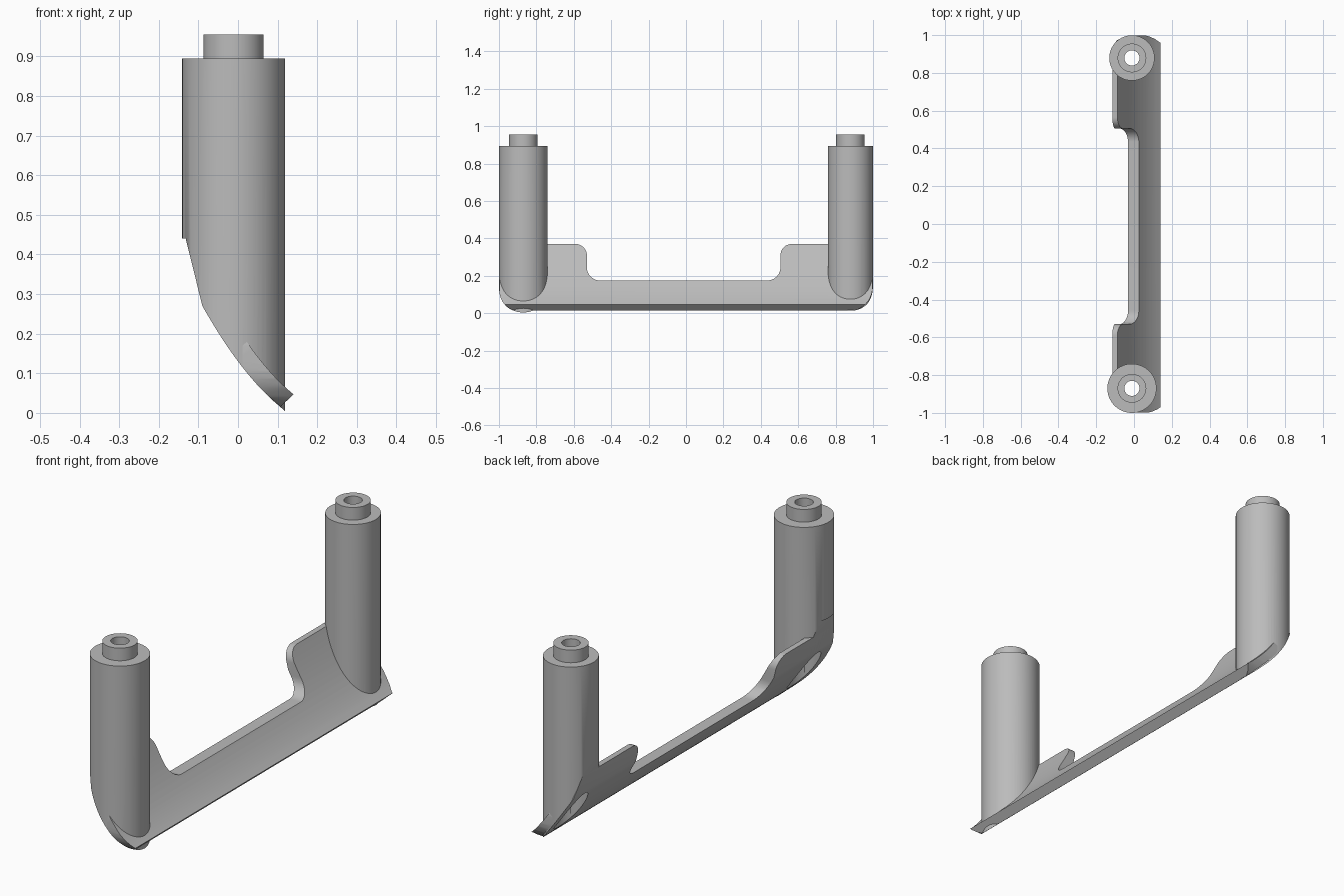
import bpy, bmesh, math
from mathutils import Vector

if "Cube" in bpy.data.objects:
    bpy.data.objects.remove(bpy.data.objects["Cube"])

grey = bpy.data.materials.new("satin grey")
grey.use_nodes = True
colour = (0.5, 0.5, 0.5, 1)
grey.diffuse_color = colour
grey.node_tree.nodes["Principled BSDF"].inputs["Base Color"].default_value = colour


def finish(name, bm):
    bmesh.ops.recalc_face_normals(bm, faces=bm.faces)
    mesh = bpy.data.meshes.new(name)
    bm.to_mesh(mesh)
    bm.free()
    mesh.materials.append(grey)
    obj = bpy.data.objects.new(name, mesh)
    bpy.context.collection.objects.link(obj)
    return obj


def prism(name, points, push):
    """Extrude a closed outline along the vector push."""
    bm = bmesh.new()
    face = bm.faces.new([bm.verts.new(p) for p in points])
    new = bmesh.ops.extrude_face_region(bm, geom=[face], use_keep_orig=True)["geom"]
    bmesh.ops.translate(bm, vec=push, verts=[v for v in new if isinstance(v, bmesh.types.BMVert)])
    return finish(name, bm)


def lathe(name, profile, x, y, steps=64):
    """Turn a closed (radius, height) profile about a vertical axis."""
    bm = bmesh.new()
    rings = []
    for i in range(steps):
        a = math.tau * i / steps
        rings.append([bm.verts.new((x + r * math.cos(a), y + r * math.sin(a), z)) for r, z in profile])
    n = len(profile)
    for i in range(steps):
        a, b = rings[i], rings[(i + 1) % steps]
        for j in range(n):
            k = (j + 1) % n
            bm.faces.new((a[j], b[j], b[k], a[k]))
    return finish(name, bm)


def boolean(obj, cutter, operation):
    mod = obj.modifiers.new(operation.lower(), "BOOLEAN")
    mod.object, mod.operation, mod.solver = cutter, operation, "EXACT"
    bpy.context.view_layer.objects.active = obj
    bpy.ops.object.modifier_apply(modifier=mod.name)
    bpy.data.objects.remove(cutter)


def sweep(a, b, c, steps=16):
    """Smooth curve through three (x, z) points."""
    out = []
    for i in range(steps + 1):
        x = a[0] + (c[0] - a[0]) * i / steps
        z = 0
        for p, q, r in ((a, b, c), (b, a, c), (c, a, b)):
            z += p[1] * (x - q[0]) * (x - r[0]) / ((p[0] - q[0]) * (p[0] - r[0]))
        out.append((x, z))
    return out


def rounded(corners, steps=8):
    """Round each (y, z, radius) corner of an outline."""
    out = []
    for i, (y, z, r) in enumerate(corners):
        p = Vector((y, z))
        before = (Vector(corners[i - 1][:2]) - p).normalized()
        after = (Vector(corners[(i + 1) % len(corners)][:2]) - p).normalized()
        if not r:
            out.append(p)
            continue
        half = before.angle(after) / 2
        centre = p + (before + after).normalized() * r / math.sin(half)
        start = p + before * r / math.tan(half) - centre
        end = p + after * r / math.tan(half) - centre
        for s in range(steps + 1):
            out.append(centre + start.lerp(end, s / steps).normalized() * r)
    return out


# Curved section shared by the plate and the trimmed post feet
kink, shoulder = (-0.09, 0.27), (-0.132, 0.44)
outer = sweep(kink, (0, 0.13), (0.107, 0.015))
inner = sweep((-0.1, 0.395), (0.015, 0.19), (0.14, 0.047))

# Curved plate, cut to its side outline
section = [shoulder] + outer + inner[::-1]
plate = prism("curved_plate", [(x, -1.2, z) for x, z in section], (0, 2.4, 0))
outline = rounded([
    (-0.998, -0.01 + 0.02, 0.11), (0.998, 0.01, 0.13), (0.998, 0.17, 0), (0.97, 0.28, 0),
    (0.94, 0.37, 0), (0.505, 0.37, 0.06), (0.505, 0.175, 0.07),
    (-0.53, 0.175, 0.07), (-0.53, 0.37, 0.06), (-0.94, 0.37, 0),
    (-0.97, 0.28, 0), (-0.998, 0.17, 0)])
boolean(plate, prism("outline_cutter", [(-0.5, y, z) for y, z in outline], (1, 0, 0)), "INTERSECT")

# Hollow posts with a stub on top and a matching socket below
axis, bore, stub, socket = -0.011, 0.04, 0.076, 0.073
parts = [plate]
for name, y, radius in (("front_post", -0.87, 0.13), ("back_post", 0.879, 0.12)):
    post = lathe(name, [(socket, -0.1), (radius, -0.1), (radius, 0.895), (stub, 0.895),
                        (stub, 0.955), (bore, 0.955), (bore, 0.3), (socket, 0.3)], axis, y)
    foot = [(-0.3, 0.44), shoulder] + outer + [(0.12, 0.003), (0.3, -0.17), (0.3, -0.3), (-0.3, -0.3)]
    boolean(post, prism("foot_cutter", [(x, y - 0.3, z) for x, z in foot], (0, 0.6, 0)), "DIFFERENCE")
    hole = lathe("socket_cutter", [(0.001, -0.2), (socket, -0.2), (socket, 0.3), (0.001, 0.3)], axis, y)
    boolean(plate, hole, "DIFFERENCE")
    parts.append(post)

# Smooth the round surfaces, keep the edges crisp
for obj in parts:
    bpy.ops.object.select_all(action="DESELECT")
    obj.select_set(True)
    bpy.context.view_layer.objects.active = obj
    bpy.ops.object.shade_smooth_by_angle(angle=math.radians(30))
